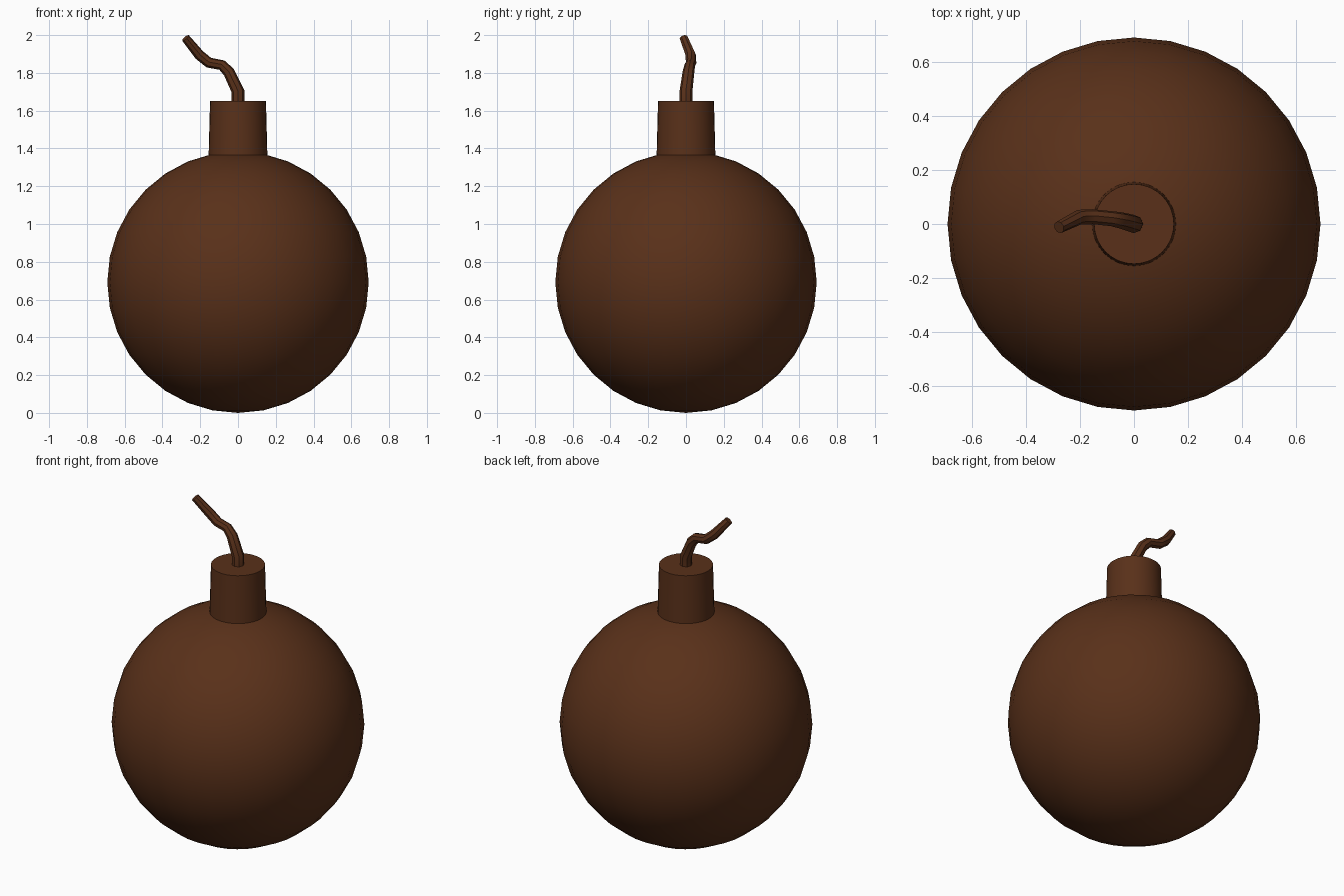
import bpy, math

if "Cube" in bpy.data.objects:
    bpy.data.objects.remove(bpy.data.objects["Cube"])

mat = bpy.data.materials.new("dark_brown")
mat.diffuse_color = (0.1, 0.03, 0.01, 1)
mat.use_nodes = True
mat.node_tree.nodes["Principled BSDF"].inputs["Base Color"].default_value = mat.diffuse_color


def finish(obj, name):
    obj.name = name
    obj.data.materials.append(mat)
    bpy.ops.object.select_all(action='DESELECT')
    obj.select_set(True)
    bpy.context.view_layer.objects.active = obj
    bpy.ops.object.shade_smooth_by_angle(angle=math.radians(40))


# Round body
R = 0.692
bpy.ops.mesh.primitive_uv_sphere_add(segments=32, ring_count=16, radius=R, location=(0, 0, R))
finish(bpy.context.object, "round_body")

# Slightly tapered neck, sunk a little into the body
bpy.ops.mesh.primitive_cone_add(vertices=32, radius1=0.156, radius2=0.148,
                                depth=0.305, location=(0, 0, 1.4975))
finish(bpy.context.object, "neck")

# Bent fuse: x, y, z, radius
path = [(0, 0, 1.63, 0.034), (0, 0, 1.703, 0.034), (-0.048, 0.013, 1.804, 0.031),
        (-0.085, 0.020, 1.841, 0.028), (-0.154, 0.027, 1.854, 0.028),
        (-0.204, 0.025, 1.894, 0.028), (-0.278, -0.012, 1.985, 0.023)]
curve = bpy.data.curves.new("fuse", 'CURVE')
curve.dimensions = '3D'
curve.bevel_depth = 1.0
curve.bevel_resolution = 2
curve.use_fill_caps = True
spline = curve.splines.new('POLY')
spline.points.add(len(path) - 1)
for p, (x, y, z, r) in zip(spline.points, path):
    p.co = (x, y, z, 1)
    p.radius = r
fuse = bpy.data.objects.new("fuse", curve)
bpy.context.collection.objects.link(fuse)
bpy.ops.object.select_all(action='DESELECT')
fuse.select_set(True)
bpy.context.view_layer.objects.active = fuse
bpy.ops.object.convert(target='MESH')
finish(bpy.context.object, "fuse")
